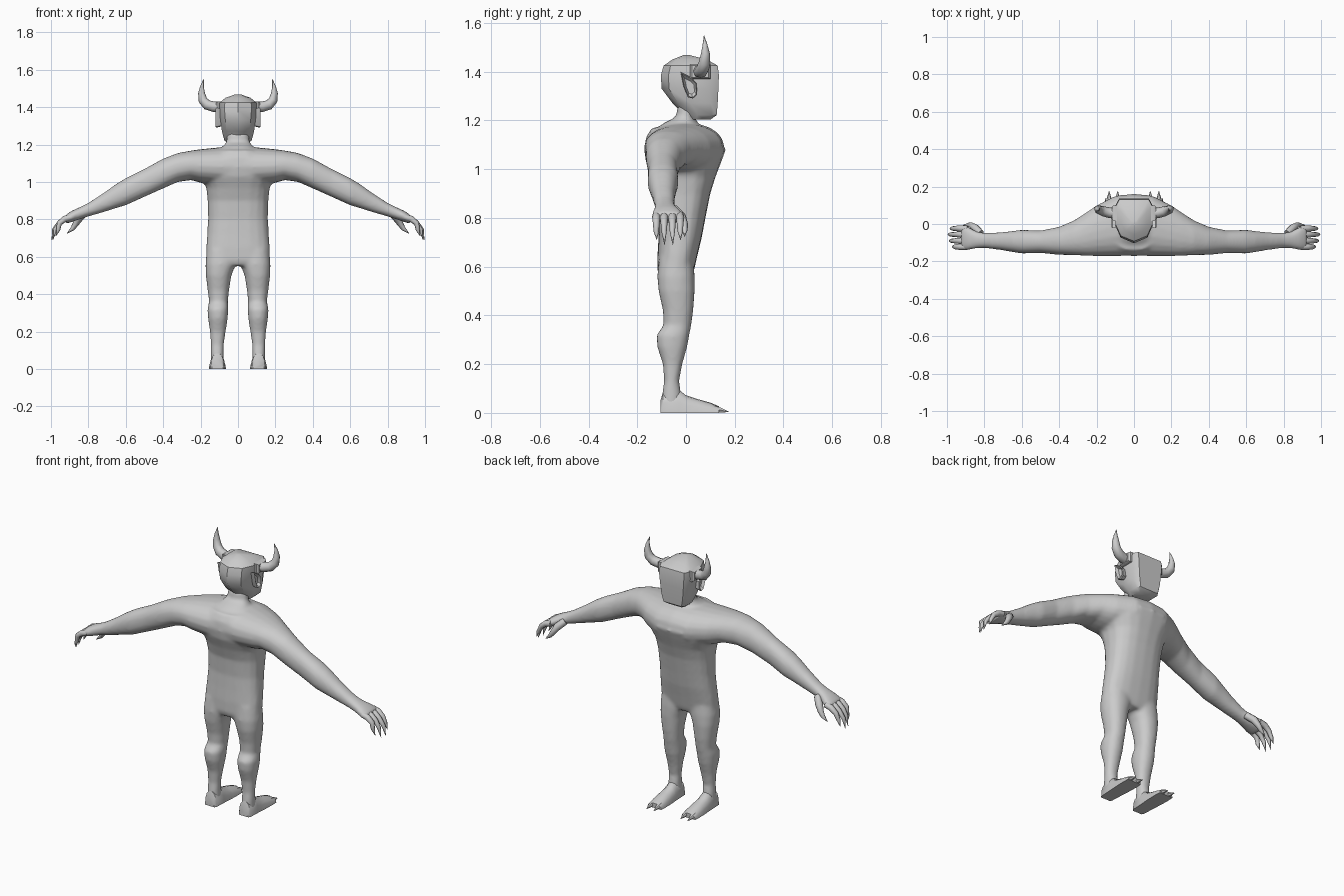
import bpy, bmesh, math
from mathutils import Vector

skin = bpy.data.materials.new("grey skin")
skin.diffuse_color = (0.6, 0.6, 0.6, 1)


def loft(name, rings, mirror=False, angle=50):
    """Bridge equal-length rings of points and cap both ends."""
    bm = bmesh.new()
    for side in ((1, -1) if mirror else (1,)):
        vs = [[bm.verts.new((p[0] * side, p[1], p[2])) for p in r] for r in rings]
        n = len(vs[0])
        for a, b in zip(vs, vs[1:]):
            for i in range(n):
                bm.faces.new((a[i], a[(i + 1) % n], b[(i + 1) % n], b[i]))
        bm.faces.new(vs[0])
        bm.faces.new(vs[-1])
    bmesh.ops.recalc_face_normals(bm, faces=bm.faces)
    me = bpy.data.meshes.new(name)
    bm.to_mesh(me)
    bm.free()
    me.materials.append(skin)
    ob = bpy.data.objects.new(name, me)
    bpy.context.collection.objects.link(ob)
    smooth(ob, angle)
    return ob


def smooth(ob, angle):
    bpy.ops.object.select_all(action='DESELECT')
    ob.select_set(True)
    bpy.context.view_layer.objects.active = ob
    bpy.ops.object.shade_smooth_by_angle(angle=math.radians(angle))


def oval(a0, a1, b0, b1, n=20, e=0.9):
    """Rounded outline filling the box a0..a1 by b0..b1."""
    out = []
    for i in range(n):
        t = math.tau * i / n
        c, s = math.cos(t), math.sin(t)
        out.append(((a0 + a1) / 2 + (a1 - a0) / 2 * math.copysign(abs(c) ** e, c),
                    (b0 + b1) / 2 + (b1 - b0) / 2 * math.copysign(abs(s) ** e, s)))
    return out


def level(z, x0, x1, y0, y1, e=0.9):
    return [(a, b, z) for a, b in oval(x0, x1, y0, y1, e=e)]


def tube(name, path, n=8, angle=60):
    """Mirrored tapering tube along x, y, z, radius points."""
    pts = [Vector(p[:3]) for p in path]
    rings = []
    for i, p in enumerate(pts):
        d = (pts[min(i + 1, len(pts) - 1)] - pts[max(i - 1, 0)]).normalized()
        u = d.cross(Vector((0, 1, 0)))
        if u.length < 0.1:
            u = d.cross(Vector((1, 0, 0)))
        u.normalize()
        v = d.cross(u)
        rings.append([p + path[i][3] * (u * math.cos(math.tau * k / n) + v * math.sin(math.tau * k / n))
                      for k in range(n)])
    return loft(name, rings, True, angle)


# Trunk: height, half width, back, front
trunk = loft("trunk", [level(z, -w, w, b, f, 0.8) for z, w, b, f in (
    (0.55, 0.14, -0.105, 0.02), (0.58, 0.172, -0.117, 0.032), (0.65, 0.17, -0.117, 0.048),
    (0.72, 0.165, -0.113, 0.065), (0.8, 0.16, -0.11, 0.08), (0.9, 0.162, -0.118, 0.1),
    (0.97, 0.17, -0.14, 0.122), (1.03, 0.2, -0.165, 0.145), (1.08, 0.2, -0.172, 0.163),
    (1.13, 0.17, -0.165, 0.12), (1.17, 0.11, -0.14, 0.06))])

# Shoulders, arms and palms in one span: x, back, front, bottom, top
half = [(0.1, -.172, .15, .98, 1.185), (0.2, -.172, .1, .995, 1.175), (0.25, -.17, .065, 1.01, 1.168),
        (0.32, -.167, .02, 1.0, 1.155), (0.4, -.165, -.015, .965, 1.125), (0.5, -.155, -.035, .92, 1.07),
        (0.6, -.158, -.031, .875, 1.02), (0.65, -.15, -.038, .86, .99), (0.72, -.138, -.045, .838, .94),
        (0.8, -.128, -.047, .815, .888), (0.84, -.13, -.04, .802, .868), (0.89, -.14, -.013, .785, .845),
        (0.925, -.138, -.008, .775, .822)]
span = [(-h[0],) + h[1:] for h in reversed(half)] + [(0, -.17, .158, .98, 1.19)] + half
arms = loft("arms", [[(x, a, b) for a, b in oval(y0, y1, z0, z1)] for x, y0, y1, z0, z1 in span])

# Legs: height, inner x, outer x, back, front
legs = loft("legs", [level(z, a, b, c, d) for z, a, b, c, d in (
    (0.02, .075, .145, -.1, -.02), (0.08, .077, .145, -.098, -.02), (0.13, .076, .145, -.09, -.028),
    (0.2, .066, .15, -.095, -.015), (0.27, .055, .16, -.118, .005), (0.32, .052, .163, -.121, .014),
    (0.36, .054, .155, -.092, .022), (0.42, .048, .162, -.095, .03), (0.5, .035, .172, -.113, .036),
    (0.56, .012, .174, -.118, .036), (0.64, .0, .165, -.11, .03))], True)

# Neck
neck = loft("neck", [level(z, -w, w, b, f) for z, w, b, f in (
    (1.12, .2, -.15, .1), (1.165, .13, -.125, .07), (1.19, .08, -.09, .048),
    (1.215, .062, -.04, .036), (1.26, .06, -.035, .06))])

# Fuse the trunk, limbs and neck into one skin
bpy.ops.object.select_all(action='DESELECT')
for ob in (trunk, arms, legs, neck):
    ob.select_set(True)
bpy.context.view_layer.objects.active = trunk
bpy.ops.object.join()
body = bpy.context.object
body.name = "body"
m = body.modifiers.new("fuse", 'REMESH')
m.mode, m.voxel_size, m.use_smooth_shade = 'VOXEL', 0.009, True
m = body.modifiers.new("relax", 'SMOOTH')
m.factor, m.iterations = 0.5, 8
for m in list(body.modifiers):
    bpy.ops.object.modifier_apply(modifier=m.name)
smooth(body, 60)

# Head: flat face, pointed back; height, half width, back, front
plan = [(0, 1), (.8, 1), (1, .84), (1, .4), (.72, .13), (0, 0), (-.72, .13), (-1, .4), (-1, .84), (-.8, 1)]
loft("head", [[(w * px, b + (f - b) * py, z) for px, py in plan] for z, w, b, f in (
    (1.203, .052, .0, .1), (1.222, .073, -.005, .126), (1.27, .086, -.055, .13),
    (1.33, .094, -.1, .133), (1.385, .1, -.103, .135), (1.425, .098, -.092, .13),
    (1.45, .066, -.055, .085), (1.468, .015, -.01, .015))], angle=40)

# Horns and their square collars
tube("horns", [(.08, .055, 1.4, .03), (.13, .06, 1.402, .028), (.165, .068, 1.412, .027),
               (.188, .076, 1.437, .024), (.195, .08, 1.475, .018), (.193, .078, 1.51, .01),
               (.184, .074, 1.548, .001)])
loft("horn_collars", [[(x, .058 + a * r, 1.4 + b * r * .72) for a, b in ((-1, -1), (1, -1), (1, 1), (-1, 1))]
                      for x, r in ((.085, .042), (.108, .042), (.118, .034))], True, 30)

# Ears: pointed outline with a hollow middle
ear = [(-.022, 1.398), (.02, 1.378), (.043, 1.352), (.046, 1.305), (.028, 1.29), (.008, 1.295), (-.01, 1.34)]


def ear_ring(x, s):
    return [(x, .018 + (y - .018) * s, 1.335 + (z - 1.335) * s) for y, z in ear]


loft("ears", [ear_ring(.08, .8), ear_ring(.115, 1), ear_ring(.12, .9), ear_ring(.104, .6)], True, 35)

# Fingers and thumbs
for i, (y, tip) in enumerate(((-.122, .974), (-.09, .99), (-.056, .996), (-.024, .986))):
    tube(f"finger_{i + 1}", [(.89, y, .812, .016), (.925, y, .803, .017), (.955, y, .78, .014),
                             (tip - .013, y, .745, .011), (tip, y + .002, .69 + .02 * (i in (0, 3)), .001)])
tube("thumbs", [(.82, -.05, .835, .02), (.85, -.02, .805, .021), (.868, -.008, .775, .016),
                (.885, -.005, .75, .012), (.915, -.006, .724, .001)])

# Feet with flat soles: y, half width, height
arc = [math.pi * k / 8 for k in range(9)]
loft("feet", [[(.11 + w * math.cos(t), y, h * math.sin(t) ** .8 if 0 < t < 3.1 else 0) for t in arc]
              for y, w, h in ((-.105, .03, .05), (-.095, .037, .085), (-.03, .04, .095), (.0, .042, .072),
                              (.05, .045, .056), (.1, .046, .042), (.135, .044, .027))], True, 45)

# Toe claws
for side, x in (("inner", .087), ("outer", .133)):
    tube(f"{side}_claws", [(x, .11, .016, .016), (x, .14, .012, .012), (x, .176, .004, .001)], 6, 40)
